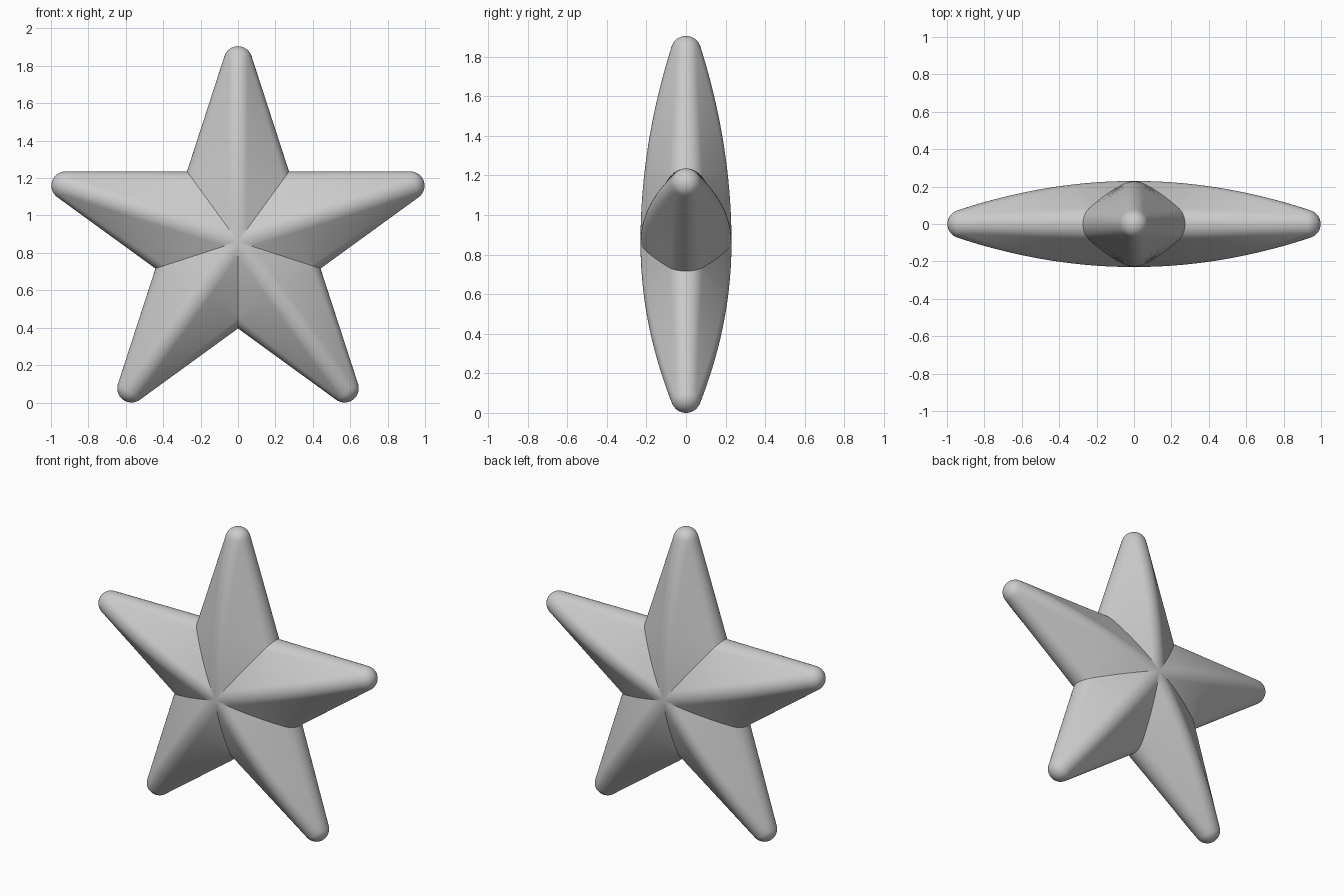
import bpy, bmesh
from math import sin, cos, tan, pi, radians, sqrt, atan2
from mathutils import Matrix

if "Cube" in bpy.data.objects:
    bpy.data.objects.remove(bpy.data.objects["Cube"])

CENTRE_Z = 0.86            # height of the star's middle
APEX = 1.215               # where the straight arm edges would meet
TIP_S, TIP_R = 0.969, 0.076   # centre and radius of the ball-shaped tip
TAN_S = TIP_S + TIP_R * sin(radians(18))   # arm sides touch the ball here
SEG = 6                    # steps per rounded corner
END_R = (APEX - TAN_S) * tan(radians(18))


def section(half_w, half_d, rad):
    """Rounded diamond outline, half_w by half_d, corner radius rad."""
    a, b = max(half_w - rad, 0) + 1e-6, max(half_d - rad, 0) + 1e-6
    phi = atan2(a, b)
    quarter = [(a + rad * cos(phi * i / SEG), rad * sin(phi * i / SEG))
               for i in range(SEG + 1)]
    for i in range(SEG + 1):
        t = phi + (pi / 2 - phi) * i / SEG
        quarter.append((rad * cos(t), b + rad * sin(t)))
    quarter[-1] = (0.0, half_d)
    half = quarter + [(-x, y) for x, y in reversed(quarter[:-1])]
    return half + [(x, -y) for x, y in reversed(half[1:-1])]


bm = bmesh.new()
rings = []

# Arm body: tapering rounded diamond with a bowed ridge
N = 28
for i in range(N + 1):
    s = TAN_S * i / N
    u = s / TAN_S
    w = (APEX - s) * tan(radians(18))
    d = END_R + (0.23 - END_R) * (1 - u * u)
    r = END_R if i == N else 0.11 + (END_R - 0.11) * u
    rings.append([bm.verts.new((x, y, s)) for x, y in section(w, d, r)])

# Ball tip
for i in range(1, 8):
    ang = radians(18 + 72 * i / 8)
    s, r = TIP_S + TIP_R * sin(ang), TIP_R * cos(ang)
    rings.append([bm.verts.new((x, y, s)) for x, y in section(r, r, r)])

for lo, hi in zip(rings, rings[1:]):
    n = len(lo)
    for j in range(n):
        k = (j + 1) % n
        bm.faces.new((lo[j], lo[k], hi[k], hi[j]))
pole = bm.verts.new((0, 0, TIP_S + TIP_R))
last = rings[-1]
for j in range(len(last)):
    bm.faces.new((last[j], last[(j + 1) % len(last)], pole))

# Trim the arm to its 72 degree wedge
for side in (1, -1):
    bmesh.ops.bisect_plane(
        bm, geom=bm.verts[:] + bm.edges[:] + bm.faces[:], dist=1e-6,
        plane_co=(0, 0, 0),
        plane_no=(side * cos(radians(36)), 0, -sin(radians(36))),
        clear_outer=True)

# Five arms around the middle, welded along the valleys
arm = bm.verts[:] + bm.edges[:] + bm.faces[:]
for k in range(1, 5):
    copy = bmesh.ops.duplicate(bm, geom=arm)["geom"]
    bmesh.ops.rotate(bm, cent=(0, 0, 0), matrix=Matrix.Rotation(radians(72 * k), 3, 'Y'),
                     verts=[g for g in copy if isinstance(g, bmesh.types.BMVert)])
bmesh.ops.remove_doubles(bm, verts=bm.verts[:], dist=2e-4)
bmesh.ops.recalc_face_normals(bm, faces=bm.faces[:])
bmesh.ops.translate(bm, verts=bm.verts[:], vec=(0, 0, CENTRE_Z))

mesh = bpy.data.meshes.new("star")
bm.to_mesh(mesh)
bm.free()
star = bpy.data.objects.new("star", mesh)
bpy.context.collection.objects.link(star)
bpy.context.view_layer.objects.active = star
star.select_set(True)
bpy.ops.object.shade_smooth_by_angle(angle=radians(30))
